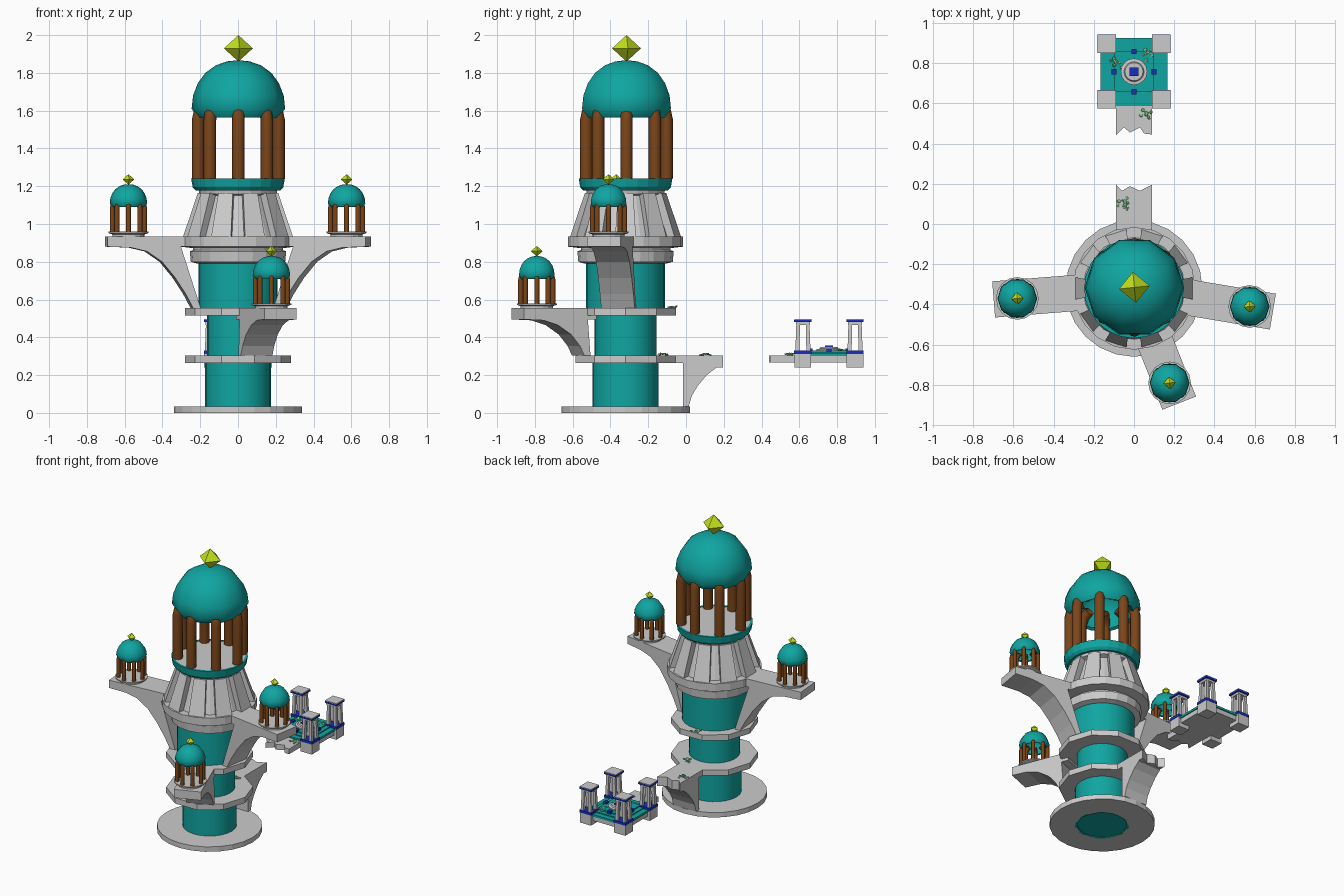
import bpy, bmesh, math, random
from mathutils import Vector, Matrix

if "Cube" in bpy.data.objects:
    bpy.data.objects.remove(bpy.data.objects["Cube"])

random.seed(4)
AX = (0.0, -0.32)  # tower axis


def material(name, r, g, b):
    m = bpy.data.materials.new(name)
    m.diffuse_color = (r, g, b, 1)
    m.use_nodes = True
    m.node_tree.nodes["Principled BSDF"].inputs["Base Color"].default_value = m.diffuse_color
    return m


TEAL = material("teal", 0.005, 0.38, 0.36)
BROWN = material("brown", 0.2, 0.06, 0.01)
GOLD = material("gold", 0.55, 0.75, 0.01)
BLUE = material("blue", 0.01, 0.03, 0.5)
GREEN = material("green", 0.25, 0.68, 0.32)


def finish(name, bm, mat=None, smooth=0):
    bmesh.ops.recalc_face_normals(bm, faces=bm.faces)
    me = bpy.data.meshes.new(name)
    bm.to_mesh(me)
    bm.free()
    if mat:
        me.materials.append(mat)
    if smooth:
        me.polygons.foreach_set("use_smooth", [True] * len(me.polygons))
        me.set_sharp_from_angle(angle=math.radians(smooth))
    ob = bpy.data.objects.new(name, me)
    bpy.context.collection.objects.link(ob)
    return ob


def lathe(name, prof, n, mat=None, c=AX, z0=0, s=1, smooth=0):
    bm = bmesh.new()
    rings = []
    for r, z in prof:
        k = 1 if r == 0 else n
        rings.append([bm.verts.new((c[0] + s * r * math.cos(2 * math.pi * i / n),
                                    c[1] + s * r * math.sin(2 * math.pi * i / n),
                                    z0 + s * z)) for i in range(k)])
    for a, b in zip(rings, rings[1:]):
        for i in range(n):
            q = [a[i % len(a)], a[(i + 1) % len(a)], b[(i + 1) % len(b)], b[i % len(b)]]
            q = list(dict.fromkeys(q))
            if len(q) > 2:
                bm.faces.new(q)
    return finish(name, bm, mat, smooth)


def prism(bm, pts, w0, w1, f):
    a = [bm.verts.new(f(u, v, w0)) for u, v in pts]
    b = [bm.verts.new(f(u, v, w1)) for u, v in pts]
    bm.faces.new(a)
    bm.faces.new(b[::-1])
    for i in range(len(a)):
        j = (i + 1) % len(a)
        bm.faces.new((a[i], b[i], b[j], a[j]))


def radial(deg, taper=0):
    # maps (radius, height, sideways) into the tower's frame
    c, s = math.cos(math.radians(deg)), math.sin(math.radians(deg))

    def f(r, z, w):
        w = w * (r / taper if taper else 1)
        return (AX[0] + r * c - w * s, AX[1] + r * s + w * c, z)
    return f


def plan(x, y, z):
    return (x, y, z)


def box(bm, x, y, z0, z1, hx, hy=None):
    hy = hy or hx
    prism(bm, [(x - hx, y - hy), (x + hx, y - hy), (x + hx, y + hy), (x - hx, y + hy)], z0, z1, plan)


def gem(name, c, z, r, h):
    bm = bmesh.new()
    ring = [bm.verts.new((c[0] + r * math.cos(t), c[1] + r * math.sin(t), z))
            for t in [0.1 + i * math.pi / 2 for i in range(4)]]
    for dz in (-h, h):
        p = bm.verts.new((c[0], c[1], z + dz))
        for i in range(4):
            bm.faces.new((ring[i], ring[(i + 1) % 4], p))
    finish(name, bm, GOLD)


def kiosk(name, c, z, s, n=8):
    # ring of pillars whose tops bend inward
    cu = bpy.data.curves.new(name + "_path", 'CURVE')
    cu.dimensions = '3D'
    cu.bevel_depth = 0.033 * s
    cu.bevel_resolution = 2
    for i in range(n):
        t = -math.pi / 2 + 2 * math.pi * i / n
        sp = cu.splines.new('POLY')
        path = [(.213, 0), (.213, .31), (.205, .35), (.18, .385), (.13, .41)]
        sp.points.add(len(path) - 1)
        for p, (r, h) in zip(sp.points, path):
            p.co = (c[0] + s * r * math.cos(t), c[1] + s * r * math.sin(t), z + s * h, 1)
    tmp = bpy.data.objects.new(name + "_tmp", cu)
    bpy.context.collection.objects.link(tmp)
    bpy.context.view_layer.update()
    dg = bpy.context.evaluated_depsgraph_get()
    bm = bmesh.new()
    bm.from_mesh(bpy.data.meshes.new_from_object(tmp.evaluated_get(dg)))
    bpy.data.objects.remove(tmp)
    finish(name + "_pillars", bm, BROWN, 60)
    # hollow dome and finial
    lathe(name + "_dome", [(.195, .335), (.215, .325), (.2475, .37), (.24, .44), (.215, .505), (.175, .56),
                           (.12, .6), (.06, .621), (0, .627), (0, .57), (.11, .54), (.18, .46), (.2, .39),
                           (.195, .335)], 10, TEAL, c, z, s, 50)
    gem(name + "_finial", c, z + .69 * s, .077 * s, .07 * s)


# Tower body
lathe("base_disc", [(.165, .003), (.165, 0), (.34, 0), (.34, .035), (.16, .035)], 24)
lathe("lower_shaft", [(0, .005), (.16, .005), (.16, 0), (.175, 0), (.175, .27)], 24, TEAL, smooth=40)
lathe("middle_shaft", [(.164, .3), (.164, .52)], 24, TEAL, smooth=40)
lathe("upper_shaft", [(.21, .55), (.21, .81)], 24, TEAL, smooth=40)
for nm, z in (("lower_ring", .265), ("middle_ring", .515)):
    lathe(nm, [(0, z), (.28, z), (.28, z + .04), (0, z + .04)], 10)
lathe("upper_collar", [(0, .79), (.215, .79), (.25, .80), (.255, .855), (.237, .863), (.237, .872),
                       (.305, .88), (.305, .935), (0, .935)], 20)
lathe("cone_core", [(.255, .93), (.175, 1.15), (.205, 1.16), (.21, 1.19), (0, 1.19)], 20)
bm = bmesh.new()
for i in range(10):
    prism(bm, [(.2, .935), (.29, .935), (.213, 1.165), (.14, 1.165)], -.055, .055, radial(-72 + 36 * i, .29))
finish("cone_ribs", bm)
lathe("gallery_rim", [(0, 1.178), (.225, 1.178), (.24, 1.195), (.248, 1.242), (.232, 1.242), (.232, 1.235)], 24, TEAL)
lathe("gallery_floor", [(0, 1.239), (.233, 1.239)], 24)
kiosk("main_pavilion", (.002, -.315), 1.24, 1)

# Curved bracket arms
HIGH = [(.25, .935), (.70, .935), (.70, .88), (.575, .875), (.49, .855), (.41, .80), (.34, .715), (.285, .63),
        (.245, .555), (.205, .555), (.31, .88), (.25, .88)]
FRONT = [(.2, .555), (.613, .555), (.613, .495), (.50, .49), (.42, .465), (.345, .415), (.295, .355),
         (.27, .305), (.235, .305), (.25, .495), (.2, .495)]
BACK = [(.2, .305), (.475, .305), (.475, .235), (.43, .2), (.38, .14), (.35, .09), (.335, .035), (.305, .035),
        (.305, .265), (.2, .265)]
for nm, prof, deg in (("left_arm", HIGH, 184.5), ("right_arm", HIGH, -9.5),
                      ("front_arm", FRONT, -68.5), ("back_arm", BACK, 90)):
    bm = bmesh.new()
    prism(bm, prof, -.09, .09, radial(deg))
    finish(nm, bm)

# Small domed kiosks on the arms
for nm, c, z in (("left_kiosk", (-.58, -.37), .96), ("right_kiosk", (.575, -.41), .96),
                 ("front_kiosk", (.177, -.79), .58)):
    kiosk(nm, c, z, .4)
    lathe(nm + "_base", [(0, -.027), (.085, -.027), (.085, -.015), (.106, -.008), (.106, 0), (0, 0)], 16, None, c, z)

# Broken bridge ends
bm = bmesh.new()
prism(bm, [(-.09, .1), (.09, .1), (.09, .195), (.03, .165), (-.02, .188), (-.06, .165), (-.09, .197)], .24, .305, plan)
finish("back_arm_broken_end", bm)
bm = bmesh.new()
prism(bm, [(-.09, .62), (-.09, .44), (-.05, .48), (-.02, .455), (.03, .48), (.05, .45), (.09, .445), (.09, .62)],
      .268, .305, plan)
finish("bridge_broken_end", bm)

# Separate court with four corner turrets
CY = .757
bm = bmesh.new()
box(bm, 0, CY, .268, .306, .16, .16)
finish("court_slab", bm)
bm = bmesh.new()
box(bm, 0, CY, .3, .315, .167)
box(bm, 0, CY, .315, .322, .13)
box(bm, 0, CY, .322, .33, .1)
finish("court_tiers", bm, TEAL)
stone, bands = bmesh.new(), bmesh.new()
for sx in (-1, 1):
    for sy in (-1, 1):
        x, y = sx * .135, CY + sy * .138
        box(stone, x, y, .24, .312, .044)
        box(bands, x, y, .312, .33, .046)
        for px in (-1, 1):
            for py in (-1, 1):
                # tapered corner post
                def post(u, v, w, x=x, y=y):
                    k = 1 - (w - .33) * .9
                    return (x + u * k, y + v * k, w)
                prism(stone, [(px * .018, py * .018), (px * .04, py * .018), (px * .04, py * .04),
                              (px * .018, py * .04)], .33, .475, post)
        box(stone, x, y, .465, .48, .037)
        box(bands, x, y, .48, .492, .046)
        box(stone, x, y, .492, .497, .045)
finish("turret_stone", stone)
finish("turret_bands", bands, BLUE)
lathe("court_pedestal", [(0, .328), (.066, .328), (.066, .338), (.05, .34), (.045, .348), (0, .348)], 16, None, (0, CY))
bm = bmesh.new()
box(bm, 0, CY, .345, .356, .022)
for x, y in ((-.1, 0), (.1, 0), (0, -.1), (0, .1)):
    box(bm, x, CY + y, .32, .342, .013)
finish("court_blue_blocks", bm, BLUE)

# Ivy clumps
bm = bmesh.new()
for x, y, z in ((-.09, .79, .328), (.07, .845, .325), (.055, .545, .305), (-.05, .10, .305),
                (.06, -.12, .305), (-.04, -.07, .555)):
    for _ in range(12):
        p = Vector((x + random.gauss(0, .014), y + random.gauss(0, .016), z + random.uniform(.001, .009)))
        M = Matrix.Translation(p) @ Matrix.Rotation(random.uniform(-.5, .5), 4, 'X') @ Matrix.Diagonal((1, 1, .5, 1))
        bmesh.ops.create_icosphere(bm, subdivisions=1, radius=random.uniform(.006, .011), matrix=M)
finish("ivy", bm, GREEN)
